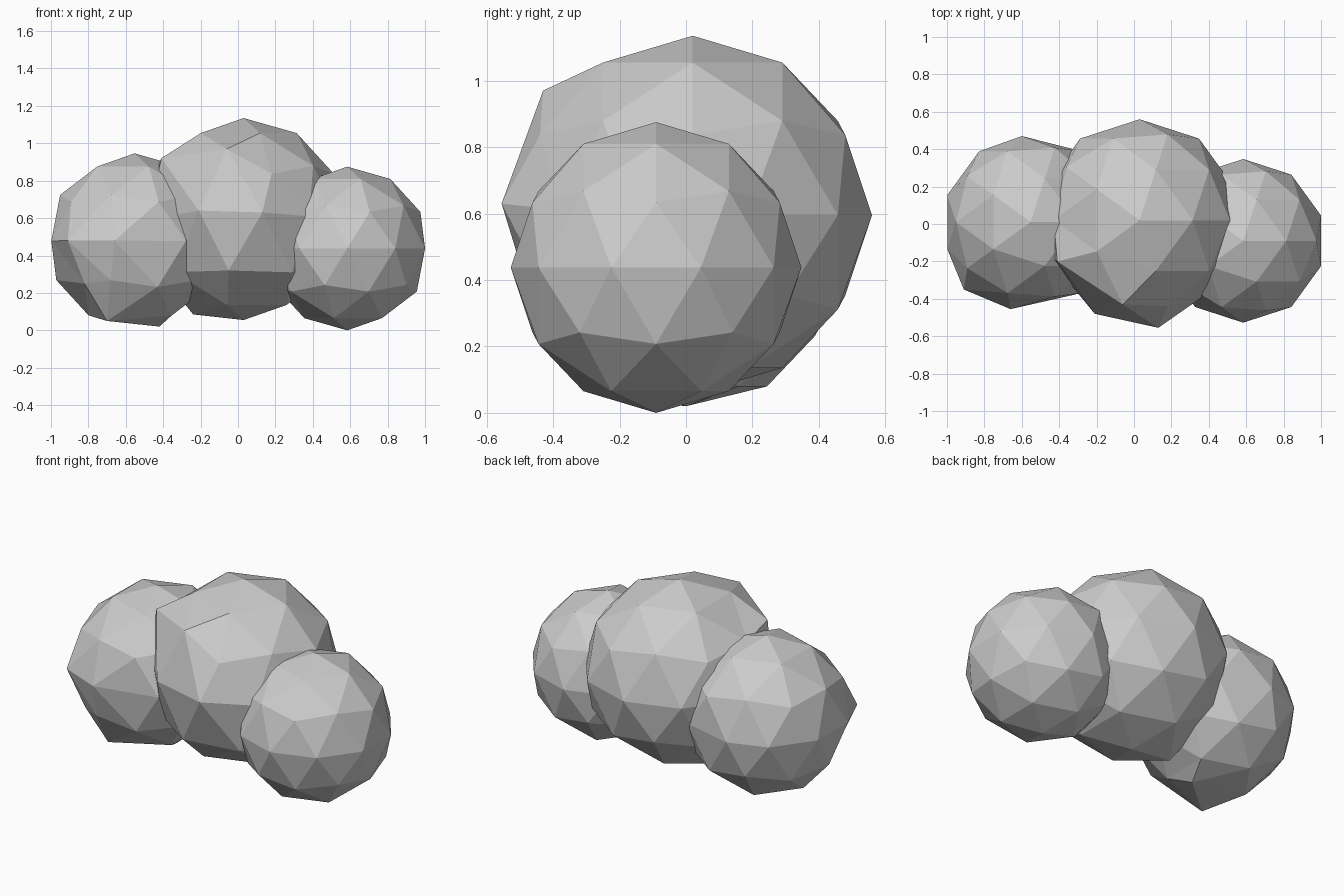
import bpy
from mathutils import Vector

if "Cube" in bpy.data.objects:
    bpy.data.objects.remove(bpy.data.objects["Cube"])


def boulder(name, centre, radius, pulled=()):
    """Faceted ball; each pulled point drags its nearest vertex there."""
    bpy.ops.mesh.primitive_ico_sphere_add(subdivisions=2, radius=radius)
    ob = bpy.context.object
    ob.name = name
    c = Vector(centre)
    for v in ob.data.vertices:
        v.co += c
    rest = [v.co.copy() for v in ob.data.vertices]
    for p in pulled:
        p = Vector(p)
        i = min(range(len(rest)), key=lambda k: (rest[k] - p).length)
        ob.data.vertices[i].co = p
    ob.data.update()
    return ob


# Right ball: regular
boulder("right_lump", (0.584, -0.09, 0.4375), 0.4375)

# Tall middle ball, front vertices pulled out into a ledge
boulder("middle_lump", (0.03, 0.02, 0.595), 0.54, [
    (-0.06, -0.43, 0.97), (-0.41, -0.20, 0.92),
    (0.13, -0.555, 0.63), (-0.21, -0.48, 0.64), (0.38, -0.38, 0.61),
    (-0.05, -0.46, 0.32), (0.29, -0.39, 0.31), (-0.24, 0.02, 0.085)])

# Left ball, slightly uneven at the front and base
boulder("left_lump", (-0.553, 0.01, 0.478), 0.468, [
    (-0.66, -0.455, 0.48), (-0.91, -0.35, 0.48), (-0.82, -0.30, 0.25),
    (-0.70, -0.25, 0.05), (-0.42, 0.0, 0.02), (-0.60, 0.47, 0.48)])
